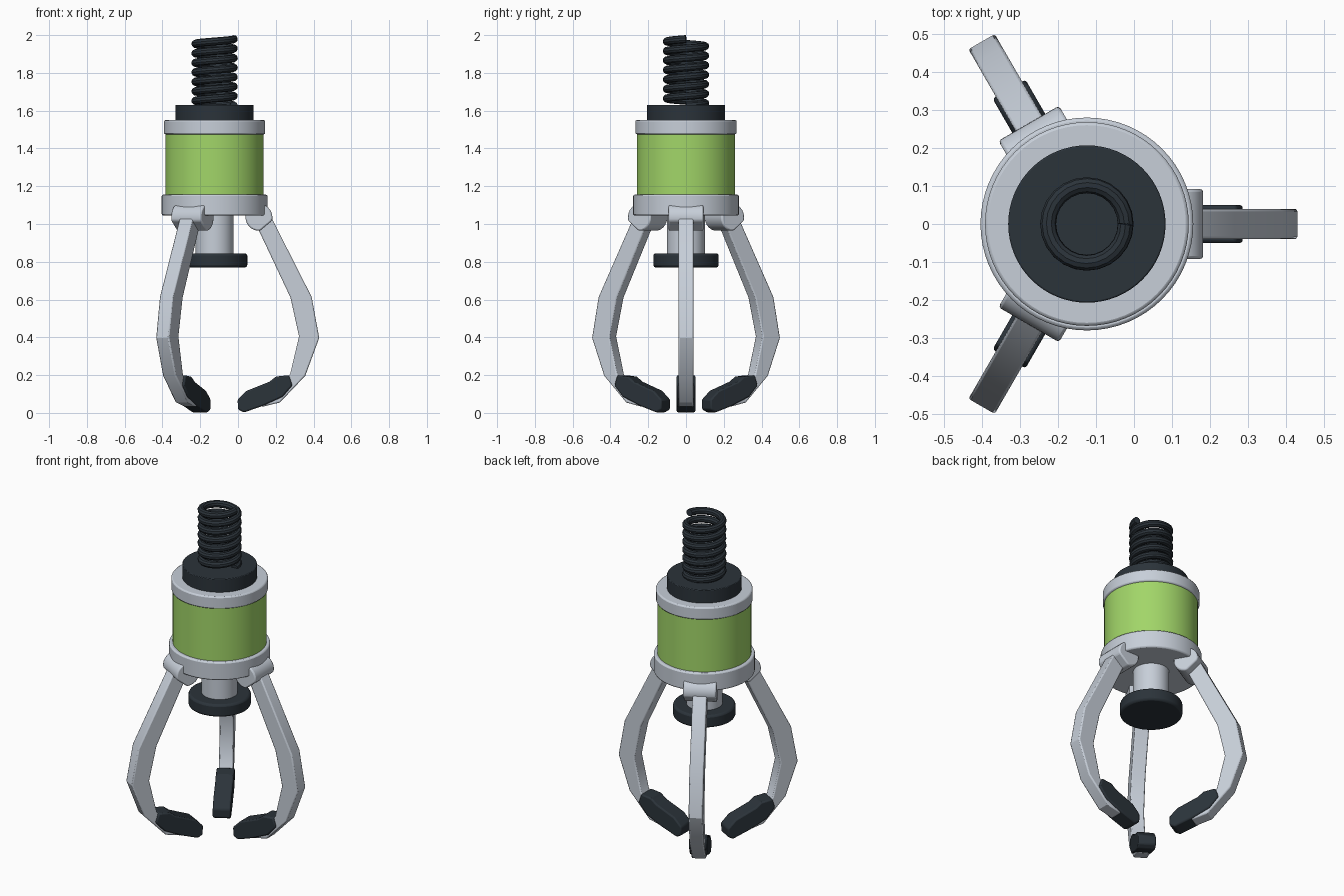
import bpy, bmesh, math

AXIS_X = -0.124  # the body axis sits left of centre

cube = bpy.data.objects.get("Cube")
if cube:
    bpy.data.objects.remove(cube, do_unlink=True)


def material(name, rgb):
    m = bpy.data.materials.new(name)
    m.use_nodes = True
    m.diffuse_color = (*rgb, 1)
    m.node_tree.nodes["Principled BSDF"].inputs["Base Color"].default_value = (*rgb, 1)
    return m


grey = material("light grey metal", (0.57, 0.62, 0.69))
green = material("lime green", (0.36, 0.67, 0.14))
dark = material("dark rubber", (0.024, 0.033, 0.042))


def finish(obj, mat, bevel=0.0, angle=0.0):
    obj.location.x = AXIS_X
    obj.rotation_euler.z = angle
    obj.data.materials.append(mat)
    if bevel:
        mod = obj.modifiers.new("soft edges", "BEVEL")
        mod.width = bevel
        mod.segments = 2
        mod.limit_method = "ANGLE"
        mod.angle_limit = math.radians(35)
    bpy.ops.object.select_all(action="DESELECT")
    obj.select_set(True)
    bpy.context.view_layer.objects.active = obj
    bpy.ops.object.shade_smooth_by_angle(angle=math.radians(30))


def new_object(name, bm):
    bmesh.ops.recalc_face_normals(bm, faces=bm.faces)
    mesh = bpy.data.meshes.new(name)
    bm.to_mesh(mesh)
    bm.free()
    obj = bpy.data.objects.new(name, mesh)
    bpy.context.collection.objects.link(obj)
    return obj


def disc(name, radius, low, high, mat, bevel=0.008):
    bm = bmesh.new()
    bmesh.ops.create_cone(bm, cap_ends=True, segments=64, radius1=radius,
                          radius2=radius, depth=high - low)
    bmesh.ops.translate(bm, verts=bm.verts, vec=(0, 0, (low + high) / 2))
    finish(new_object(name, bm), mat, bevel)


def plate(name, outline, half_width, mat, bevel, angle):
    """Extrude a radius/height outline sideways, then turn it about the axis."""
    bm = bmesh.new()
    face = bm.faces.new([bm.verts.new((r, -half_width, z)) for r, z in outline])
    side = bmesh.ops.extrude_face_region(bm, geom=[face])["geom"]
    bmesh.ops.translate(bm, vec=(0, 2 * half_width, 0),
                        verts=[v for v in side if isinstance(v, bmesh.types.BMVert)])
    finish(new_object(name, bm), mat, bevel, angle)


# Stacked body
disc("plunger_foot", 0.173, 0.77, 0.845, dark, 0.012)
disc("plunger_stem", 0.10, 0.83, 1.06, grey, 0)
disc("lower_ring", 0.28, 1.045, 1.155, grey)
disc("green_sleeve", 0.26, 1.14, 1.49, green, 0)
disc("upper_ring", 0.268, 1.475, 1.55, grey)
disc("top_cap", 0.207, 1.54, 1.63, dark, 0.004)

# Coil spring
turns, steps = 7, 24
curve = bpy.data.curves.new("spring", "CURVE")
curve.dimensions = "3D"
curve.bevel_depth = 0.021
curve.bevel_resolution = 3
curve.use_fill_caps = True
path = curve.splines.new("POLY")
path.points.add(turns * steps)
for i, p in enumerate(path.points):
    a = math.tau * i / steps
    p.co = (0.102 * math.cos(a), 0.102 * math.sin(a),
            1.627 + 0.352 * i / (turns * steps), 1)
spring = bpy.data.objects.new("spring", curve)
bpy.context.collection.objects.link(spring)
bpy.ops.object.select_all(action="DESELECT")
spring.select_set(True)
bpy.context.view_layer.objects.active = spring
bpy.ops.object.convert(target="MESH")
finish(bpy.context.object, dark)

# Claw outlines as (radius, height)
arm = [(0.19, 1.04), (0.24, 1.085), (0.298, 1.04), (0.514, 0.614), (0.554, 0.397),
       (0.48, 0.196), (0.346, 0.055), (0.25, 0.032), (0.25, 0.08), (0.33, 0.11),
       (0.40, 0.205), (0.447, 0.405), (0.402, 0.61), (0.23, 0.975)]
pad = [(0.394, 0.20), (0.412, 0.145), (0.36, 0.085), (0.255, 0.037), (0.155, 0.002),
       (0.124, 0.018), (0.122, 0.07), (0.17, 0.117), (0.29, 0.165), (0.325, 0.192)]
# Knuckle: a round barrel with its lower outer side cut away
knuckle = []
for i in range(25):
    a = math.radians(-15 + 290 * i / 24)
    knuckle.append((0.235 + 0.071 * math.cos(a), 1.035 + 0.071 * math.sin(a)))

for n, name in enumerate(("left", "back_right", "front_right")):
    turn = n * math.tau / 3
    plate(name + "_knuckle", knuckle, 0.092, grey, 0.008, turn)
    plate(name + "_arm", arm, 0.04, grey, 0.007, turn)
    plate(name + "_grip_pad", pad, 0.05, dark, 0.008, turn)
